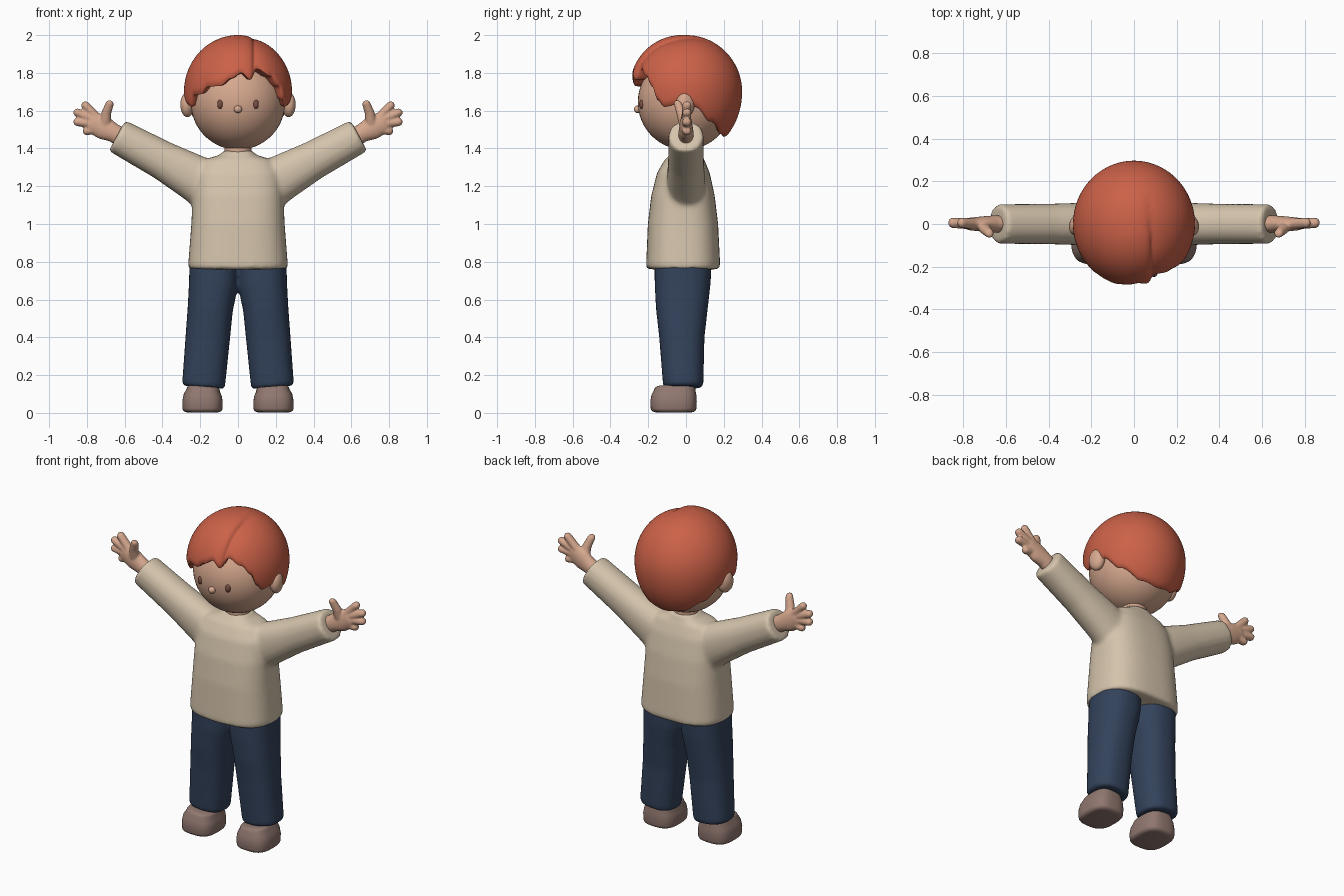
import bpy, bmesh
from math import sin, cos, pi, radians, asin, exp, copysign
from mathutils import Vector, Matrix

if "Cube" in bpy.data.objects:
    bpy.data.objects.remove(bpy.data.objects["Cube"], do_unlink=True)


def material(name, r, g, b):
    m = bpy.data.materials.new(name)
    m.use_nodes = True
    m.diffuse_color = (r, g, b, 1)
    m.node_tree.nodes["Principled BSDF"].inputs["Base Color"].default_value = (r, g, b, 1)
    return m


skin = material("skin", 0.67, 0.39, 0.27)
ginger = material("ginger_hair", 0.60, 0.12, 0.065)
cream = material("cream_wool", 0.66, 0.55, 0.41)
navy = material("navy_cloth", 0.033, 0.055, 0.105)
taupe = material("taupe_shoe", 0.28, 0.185, 0.16)
brown = material("brown_eye", 0.20, 0.08, 0.055)


def tube(bm, points, cap=0.015, shrink=0.15, power=2.0, sides=32, mirror=1):
    """Loft ovals along points (x, y, z, half width, half depth) with rounded ends."""
    pts = [Vector(p[:3]) for p in points]
    rings = []
    last = len(pts) - 1
    arcs = [radians(a) for a in (90, 65, 40, 20)]
    for i, p in enumerate(pts):
        t = (pts[min(i + 1, last)] - pts[max(i - 1, 0)]).normalized()
        size = points[i][3:]
        own = [(p, t, size, 1)]
        if i in (0, last):
            way = -1 if i == 0 else 1
            ends = [(p + t * way * cap * sin(a), t, size, max(0.05, 1 - shrink * (1 - cos(a))))
                    for a in arcs]
            own = ends + own if i == 0 else own + ends[::-1]
        rings += own
    loops = []
    for p, t, (w, d), k in rings:
        u = Vector((t.z, 0, -t.x)).normalized()
        loop = []
        for j in range(sides):
            a = 2 * pi * j / sides
            c = copysign(abs(cos(a)) ** (2 / power), cos(a))
            s = copysign(abs(sin(a)) ** (2 / power), sin(a))
            q = p + u * (c * w * k) + Vector((0, s * d * k, 0))
            loop.append(bm.verts.new((q.x * mirror, q.y, q.z)))
        loops.append(loop)
    for a, b in zip(loops, loops[1:]):
        for j in range(sides):
            n = (j + 1) % sides
            bm.faces.new((a[j], a[n], b[n], b[j]))
    bm.faces.new(loops[0][::-1])
    bm.faces.new(loops[-1])


def ball(bm, centre, radii, turn=0):
    m = Matrix.Translation(centre) @ Matrix.Rotation(turn, 4, "Z") @ Matrix.Diagonal((*radii, 1))
    bmesh.ops.create_uvsphere(bm, u_segments=48, v_segments=32, radius=1, matrix=m)


def finish(name, bm, mat, voxel=0, smooth=0):
    """Make the object; a voxel size fuses overlapping lofts into one soft skin."""
    bmesh.ops.recalc_face_normals(bm, faces=bm.faces)
    me = bpy.data.meshes.new(name)
    bm.to_mesh(me)
    bm.free()
    me.materials.append(mat)
    me.shade_smooth()
    ob = bpy.data.objects.new(name, me)
    bpy.context.collection.objects.link(ob)
    if voxel:
        r = ob.modifiers.new("fuse", "REMESH")
        r.mode = "VOXEL"
        r.voxel_size = voxel
        r.use_smooth_shade = True
        s = ob.modifiers.new("soften", "SMOOTH")
        s.factor = 0.5
        s.iterations = smooth
    else:
        me.set_sharp_from_angle(angle=radians(50))
    return ob


SIDES = ((1, "left"), (-1, "right"))

# Sweater: torso with both sleeves fused in
bm = bmesh.new()
tube(bm, [(0, -0.015, 0.78, 0.264, 0.196), (0, -0.016, 1.0, 0.247, 0.186),
          (0, -0.016, 1.15, 0.24, 0.168), (0, -0.014, 1.27, 0.225, 0.14),
          (0, -0.008, 1.34, 0.18, 0.105), (0, 0, 1.37, 0.085, 0.08)],
     cap=0.02, shrink=0.06, power=2.7, sides=64)
for side, _ in SIDES:
    tube(bm, [(0.10, 0, 1.165, 0.14, 0.10), (0.24, 0, 1.25, 0.122, 0.10),
              (0.40, 0, 1.338, 0.103, 0.095), (0.63, 0, 1.462, 0.093, 0.093)],
         cap=0.012, shrink=0.1, power=2.2, mirror=side)
finish("sweater", bm, cream, 0.013, 8)

# Trousers: two legs meeting at the crotch
bm = bmesh.new()
for side, _ in SIDES:
    tube(bm, [(0.182, -0.015, 0.15, 0.114, 0.107), (0.16, -0.022, 0.4, 0.118, 0.12),
              (0.147, -0.022, 0.55, 0.12, 0.137), (0.13, -0.018, 0.68, 0.13, 0.148),
              (0.125, -0.015, 0.80, 0.132, 0.152)], power=2.4, mirror=side)
finish("trousers", bm, navy, 0.012, 6)

# Shoes
for side, word in SIDES:
    bm = bmesh.new()
    tube(bm, [(0.188, -0.066, 0.025, 0.106, 0.121), (0.188, -0.066, 0.06, 0.107, 0.123),
              (0.186, -0.064, 0.095, 0.101, 0.119), (0.184, -0.06, 0.12, 0.088, 0.11)],
         cap=0.022, shrink=0.22, power=2.9, sides=48, mirror=side)
    finish(word + "_shoe", bm, taupe)

# Hands: palm, four fingers and a raised thumb
FINGERS = [(0.74, 1.555, 0.808, 1.628), (0.76, 1.55, 0.85, 1.59),
           (0.76, 1.53, 0.85, 1.54), (0.735, 1.505, 0.80, 1.492)]
for side, word in SIDES:
    bm = bmesh.new()
    tube(bm, [(0.60, 0, 1.45, 0.05, 0.04), (0.66, 0, 1.483, 0.05, 0.04),
              (0.71, 0, 1.508, 0.062, 0.036), (0.765, 0, 1.538, 0.058, 0.03)],
         cap=0.025, shrink=0.6, mirror=side)
    for x0, z0, x1, z1 in FINGERS:
        tube(bm, [(x0, 0, z0, 0.025, 0.026), (x1, 0.005, z1, 0.022, 0.024)],
             cap=0.022, shrink=1, sides=20, mirror=side)
    tube(bm, [(0.705, -0.005, 1.525, 0.034, 0.032), (0.698, -0.025, 1.585, 0.026, 0.026),
              (0.68, -0.042, 1.635, 0.022, 0.022)],
         cap=0.022, shrink=1, sides=20, mirror=side)
    finish(word + "_hand", bm, skin, 0.006, 3)

# Neck, head and nose
bm = bmesh.new()
tube(bm, [(0, 0, 1.33, 0.075, 0.07), (0, 0, 1.45, 0.07, 0.07)])
finish("neck", bm, skin)
bm = bmesh.new()
ball(bm, (0, -0.005, 1.645), (0.25, 0.25, 0.252))
finish("head", bm, skin)
bm = bmesh.new()
ball(bm, (0, -0.255, 1.607), (0.021, 0.02, 0.02))
finish("nose", bm, skin)

# Ears and eyes
for side, word in SIDES:
    bm = bmesh.new()
    ball(bm, (side * 0.268, -0.005, 1.632), (0.036, 0.05, 0.066), side * 0.25)
    finish(word + "_ear", bm, skin)
    bm = bmesh.new()
    ball(bm, (side * 0.095, -0.234, 1.634), (0.015, 0.014, 0.024), side * 0.4)
    finish(word + "_eye", bm, brown)

# Hair: a cap cut along a hairline (degrees from the front, height)
HAIRLINE = [(-180, 1.455), (-150, 1.47), (-120, 1.54), (-100, 1.62), (-88, 1.66),
            (-75, 1.63), (-66, 1.62), (-57, 1.685), (-45, 1.69), (-36, 1.73), (-20, 1.735),
            (-8, 1.775), (4, 1.805), (14, 1.77), (24, 1.83), (40, 1.79), (52, 1.73),
            (58, 1.66), (66, 1.62), (76, 1.63), (88, 1.66), (100, 1.62), (120, 1.54),
            (150, 1.47), (180, 1.455)]


def hairline(deg):
    for (a, za), (b, zb) in zip(HAIRLINE, HAIRLINE[1:]):
        if a <= deg <= b:
            f = (deg - a) / (b - a)
            f = f * f * (3 - 2 * f)
            return za + (zb - za) * f


def hair_point(az, phi, scale):
    """Point on the cap, with a swelling fringe and a parting left of centre."""
    drop = 0.30 if phi > 0 else 0.34
    x, y = 0.286 * cos(phi) * sin(az), -0.297 * cos(phi) * cos(az)
    k = 1 + 0.03 * max(0, cos(az)) ** 2 * max(0, sin(2 * phi))
    fade = min(1, max(0, (0.16 - y) / 0.25))
    d = x - 0.085 + 0.12 * max(0, y + 0.05)
    k -= 0.055 * fade * (exp(-d / 0.045) if d > 0 else exp(d / 0.012))
    k *= scale
    return (x * k, y * k, 1.70 + drop * sin(phi) * k)


bm = bmesh.new()
AROUND, ROWS = 200, 36
columns = []
for i in range(AROUND):
    deg = -180 + 360 * i / AROUND
    az = radians(deg)
    h = hairline(deg) - 1.70
    low = asin(h / (0.30 if h > 0 else 0.34))
    steps = [(low + 0.05, 0.78), (low - 0.0, 0.90), (low - 0.01, 0.965), (low + 0.03, 0.99)]
    steps += [(low + 0.08 + (pi / 2 - 0.01 - low - 0.08) * r / ROWS, 1) for r in range(ROWS + 1)]
    columns.append([bm.verts.new(hair_point(az, p, s)) for p, s in steps])
for i, a in enumerate(columns):
    b = columns[(i + 1) % AROUND]
    for r in range(len(a) - 1):
        bm.faces.new((a[r], b[r], b[r + 1], a[r + 1]))
bm.faces.new([c[-1] for c in columns])
finish("hair", bm, ginger)
